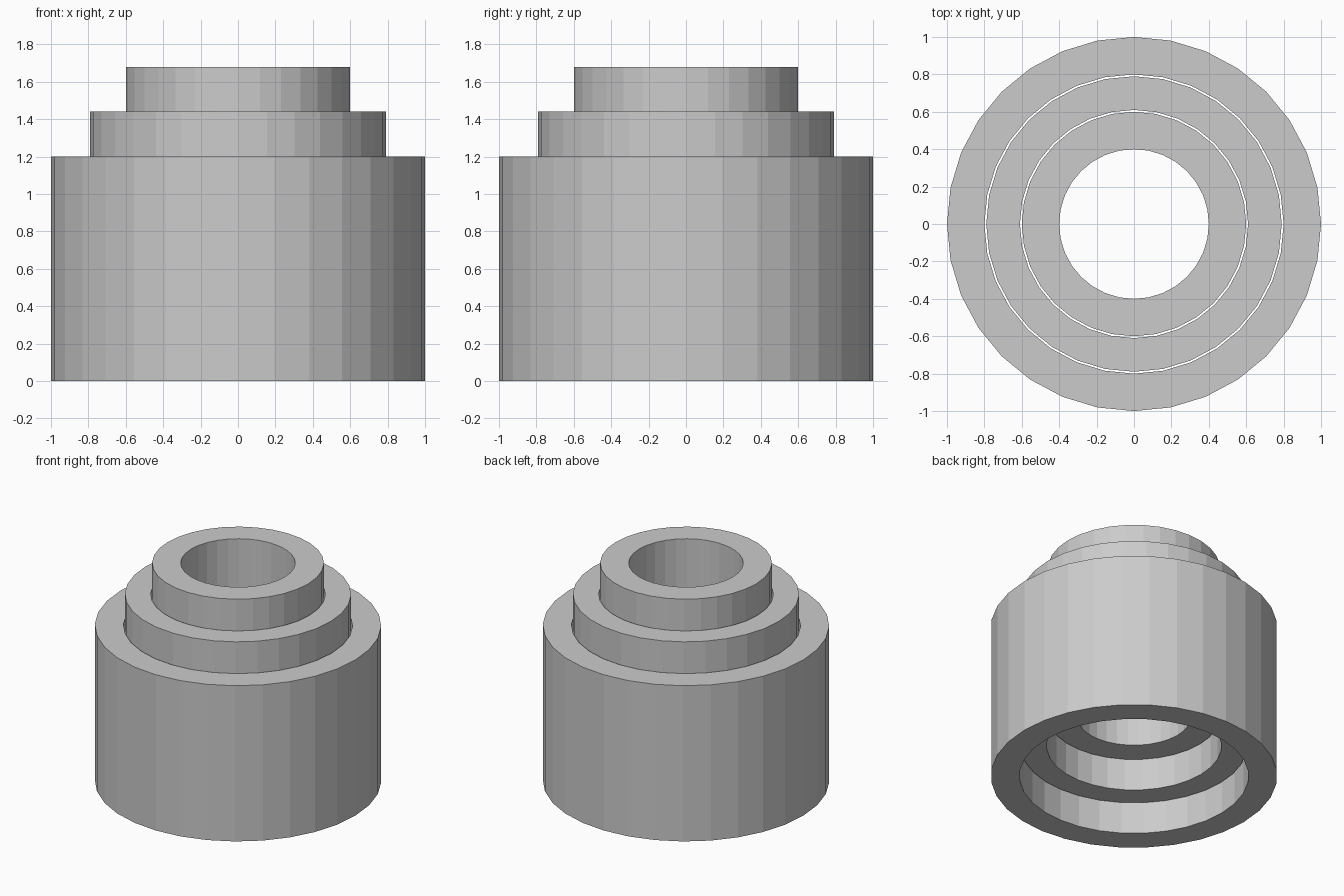
import bpy, bmesh
from math import cos, sin, tau

if "Cube" in bpy.data.objects:
    bpy.data.objects.remove(bpy.data.objects["Cube"])

SIDES = 32


def tube(name, r_out, r_in, z0, z1):
    """Flat-shaded open tube made by sweeping a rectangular profile."""
    bm = bmesh.new()
    profile = [(r_out, z0), (r_out, z1), (r_in, z1), (r_in, z0)]
    rings = [[bm.verts.new((r * cos(tau * i / SIDES), r * sin(tau * i / SIDES), z))
              for i in range(SIDES)] for r, z in profile]
    for k in range(4):
        a, b = rings[k], rings[(k + 1) % 4]
        for i in range(SIDES):
            j = (i + 1) % SIDES
            bm.faces.new((a[i], a[j], b[j], b[i]))
    bmesh.ops.recalc_face_normals(bm, faces=bm.faces)
    mesh = bpy.data.meshes.new(name)
    bm.to_mesh(mesh)
    bm.free()
    obj = bpy.data.objects.new(name, mesh)
    bpy.context.collection.objects.link(obj)
    return obj


# Three nested sleeves of equal length, each raised one step
LENGTH, STEP = 1.2, 0.24
sleeves = [("outer_sleeve", 1.0, 0.8),
           ("middle_sleeve", 0.79, 0.61),
           ("inner_sleeve", 0.6, 0.4)]
for n, (name, r_out, r_in) in enumerate(sleeves):
    tube(name, r_out, r_in, n * STEP, n * STEP + LENGTH)
